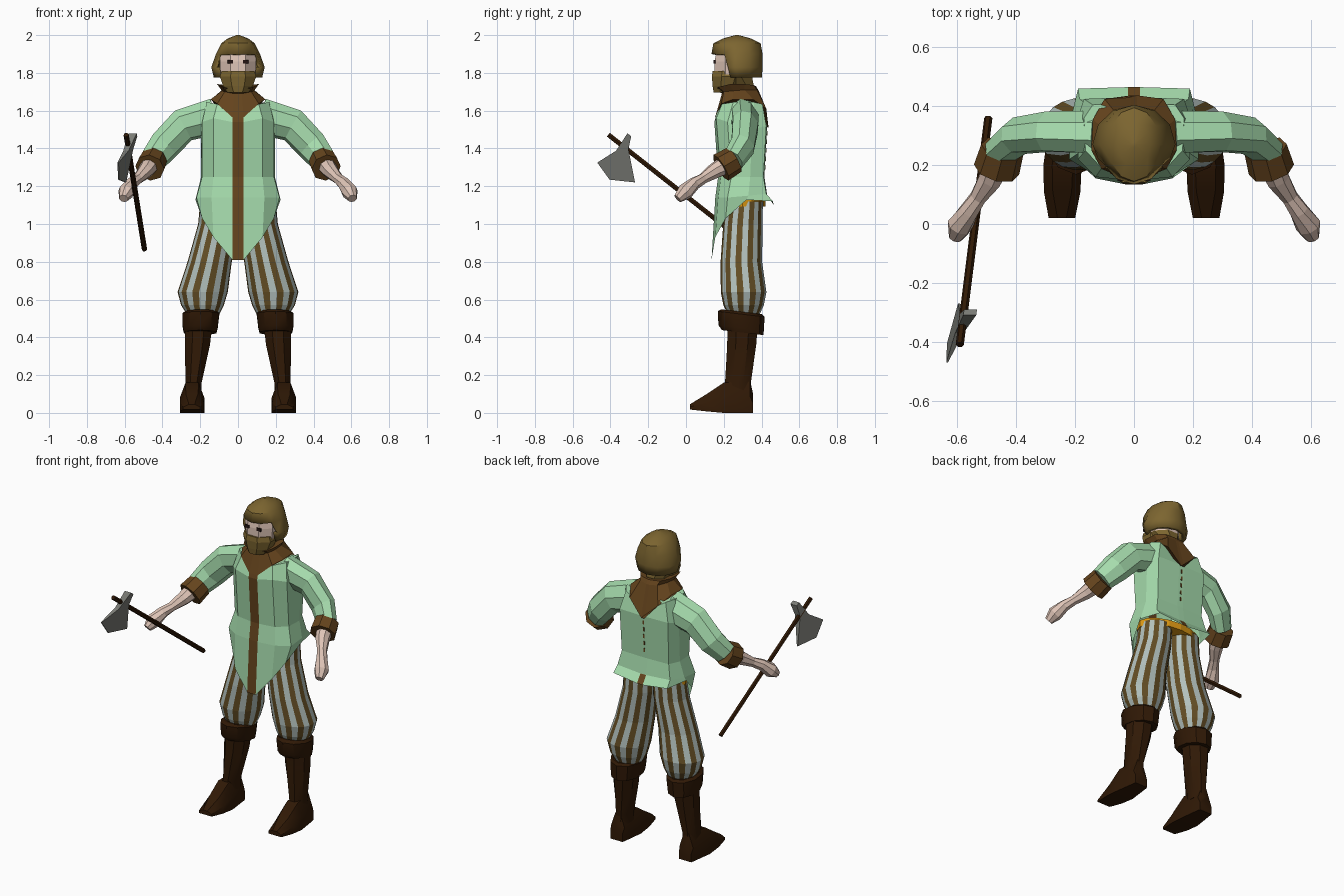
import bpy, bmesh, math
from mathutils import Vector

if "Cube" in bpy.data.objects:
    bpy.data.objects.remove(bpy.data.objects["Cube"])


def colour(name, r, g, b):
    lin = [((c / 255 + 0.055) / 1.055) ** 2.4 for c in (r, g, b)]
    m = bpy.data.materials.new(name)
    m.diffuse_color = (*lin, 1)
    m.use_nodes = True
    m.node_tree.nodes["Principled BSDF"].inputs["Base Color"].default_value = m.diffuse_color
    return m


GREEN = colour("tunic_green", 166, 220, 173)
TRIM = colour("trim_brown", 101, 68, 29)
HAIR = colour("hair_olive", 124, 101, 48)
SKIN = colour("skin", 222, 196, 182)
PALE = colour("stripe_pale", 178, 192, 188)
STRIPE = colour("stripe_brown", 99, 77, 36)
BOOT = colour("dark_brown", 48, 25, 5)
METAL = colour("metal_grey", 122, 123, 117)
GOLD = colour("belt_gold", 225, 155, 20)
DARK = colour("eye_dark", 35, 20, 18)


def make(name, bm, mats, smooth=False):
    me = bpy.data.meshes.new(name)
    bm.to_mesh(me)
    bm.free()
    ob = bpy.data.objects.new(name, me)
    bpy.context.collection.objects.link(ob)
    for m in mats:
        me.materials.append(m)
    if smooth:
        bpy.ops.object.select_all(action='DESELECT')
        ob.select_set(True)
        bpy.context.view_layer.objects.active = ob
        bpy.ops.object.shade_smooth_by_angle(angle=math.radians(35))
    return ob


def loft(name, rings, mats, rule=None, drop=None, smooth=False):
    """Skin closed rings of points; rule(ring, side) picks the material."""
    bm = bmesh.new()
    vs = [[bm.verts.new(p) for p in r] for r in rings]
    n = len(vs[0])
    for i in range(len(vs) - 1):
        for j in range(n):
            k = (j + 1) % n
            f = bm.faces.new((vs[i][j], vs[i][k], vs[i + 1][k], vs[i + 1][j]))
            f.material_index = rule(i, j) if rule else 0
    bm.faces.new(vs[0])
    bm.faces.new(vs[-1])
    bmesh.ops.recalc_face_normals(bm, faces=bm.faces)
    if drop:
        bmesh.ops.delete(bm, geom=[f for f in bm.faces if drop(f)], context='FACES')
    return make(name, bm, mats, smooth)


def oval(cx, cy, z, rx, ry, n, turn=0.0, slant=0.0):
    pts = []
    for k in range(n):
        a = 2 * math.pi * (k + turn) / n
        pts.append((cx + rx * math.cos(a), cy + ry * math.sin(a), z - slant * ry * math.sin(a)))
    return pts


def tube(name, path, mat, n=8, flat=1.0):
    """Round or flattened limb through (x, y, z, radius) points."""
    pts = [Vector(p[:3]) for p in path]
    rings = []
    for i, p in enumerate(path):
        d = (pts[min(i + 1, len(pts) - 1)] - pts[max(i - 1, 0)]).normalized()
        u = d.cross(Vector((0, 1, 0.3))).normalized()
        v = d.cross(u) * flat
        rings.append([pts[i] + p[3] * (u * math.cos(a) + v * math.sin(a))
                      for a in (2 * math.pi * k / n for k in range(n))])
    return loft(name, rings, [mat])


def box(name, c, s, mat):
    x, y, z = s[0] / 2, s[1] / 2, s[2] / 2
    return loft(name, [[(c[0] + a * x, c[1] + b * y, c[2] + h * z)
                        for a, b in ((-1, -1), (1, -1), (1, 1), (-1, 1))]
                       for h in (-1, 1)], [mat])


def both(half):
    return half + [(-x, y, z) for x, y, z in reversed(half)]


# Tunic with pointed front hem and a central stripe
tunic = [
    [(.03, .135, .81), (.13, .155, .93), (.19, .21, 1.03), (.225, .32, 1.128), (.19, .46, 1.12), (.02, .465, 1.1)],
    [(.03, .155, 1.14), (.14, .17, 1.14), (.22, .22, 1.14), (.22, .33, 1.15), (.185, .425, 1.16), (.02, .43, 1.15)],
    [(.03, .17, 1.25), (.13, .185, 1.25), (.19, .24, 1.25), (.195, .34, 1.25), (.165, .41, 1.25), (.02, .415, 1.25)],
    [(.03, .15, 1.54), (.13, .16, 1.56), (.19, .22, 1.54), (.195, .35, 1.5), (.17, .425, 1.52), (.02, .43, 1.52)],
    [(.03, .16, 1.58), (.11, .19, 1.635), (.165, .25, 1.645), (.17, .36, 1.645), (.14, .405, 1.635), (.02, .41, 1.56)],
]
loft("tunic", [both(r) for r in tunic], [GREEN, TRIM],
     rule=lambda i, j: 1 if j == 11 or (j == 5 and i == 0) else 0,
     drop=lambda f: len(f.verts) > 4 and f.calc_center_median().z < 1.3)

# Back seam stitches
for k in range(5):
    z = 1.48 - .045 * k
    box(f"back_stitch_{k + 1}", (0, .415 + (z - 1.25) * .0556, z), (.009, .006, .024), TRIM)

# Collar with a front V, a back V and a flared rim
collar = [
    [(.03, .154, 1.565), (.11, .187, 1.637), (.145, .25, 1.66), (.14, .355, 1.66), (.1, .425, 1.61), (.01, .437, 1.51)],
    [(.02, .19, 1.69), (.07, .2, 1.7), (.085, .25, 1.705), (.085, .31, 1.71), (.06, .375, 1.71), (.01, .385, 1.705)],
    [(.02, .16, 1.71), (.08, .17, 1.725), (.11, .23, 1.74), (.105, .31, 1.74), (.07, .36, 1.735), (.01, .37, 1.73)],
]
loft("collar", [both(r) for r in collar], [TRIM])

# Belt
loft("belt", [oval(0, .3, z, .207, .122, 16) for z in (1.093, 1.135)], [GOLD])

for side, s in (("left", 1), ("right", -1)):
    # Sleeve, cuff, forearm and hand
    def limb(part, path, mat, n=8, flat=1.0):
        tube(f"{side}_{part}", [(s * x, y, z, r) for x, y, z, r in path], mat, n, flat)
    limb("sleeve", [(.12, .312, 1.57, .1), (.29, .314, 1.522, .093),
                    (.39, .3, 1.415, .086), (.452, .25, 1.338, .072)], GREEN, flat=.76)
    limb("cuff", [(.447, .255, 1.34, .074), (.467, .185, 1.298, .079)], TRIM)
    limb("forearm", [(.465, .21, 1.315, .05), (.49, .15, 1.28, .042), (.53, .09, 1.24, .029),
                     (.56, .045, 1.215, .034), (.592, -.005, 1.17, .044), (.606, -.045, 1.135, .025)], SKIN)

    # Striped baggy breeches
    legs = [(.185, .305, .52, .085, .085), (.188, .305, .57, .113, .108), (.187, .305, .64, .133, .122),
            (.15, .293, .8, .117, .111), (.107, .301, 1.0, .104, .105), (.1, .31, 1.12, .1, .098)]
    loft(f"{side}_breeches", [oval(s * x, y, z, a, b, 22) for x, y, z, a, b in legs],
         [PALE, STRIPE], rule=lambda i, j: j % 2)

    # Boot shaft, folded top and foot
    shaft = [(.237, .277, .1, .048, .075), (.235, .275, .16, .046, .074),
             (.215, .295, .36, .072, .083), (.208, .3, .48, .08, .088)]
    loft(f"{side}_boot_shaft", [oval(s * x, y, z, a, b, 8, .5) for x, y, z, a, b in shaft],
         [BOOT], smooth=True)
    fold = [(.2, .3, .425, .09, .11), (.2, .292, .45, .097, .12),
            (.197, .292, .523, .103, .124), (.195, .295, .535, .088, .108)]
    loft(f"{side}_boot_fold", [oval(s * x, y, z, a, b, 10, .5, .12) for x, y, z, a, b in fold],
         [BOOT], smooth=True)
    foot = [(.355, .2, .285, .0, .1), (.34, .195, .288, .0, .17), (.2, .178, .308, .0, .16),
            (.11, .182, .306, .008, .1), (.02, .2, .29, .018, .045)]
    loft(f"{side}_foot", [[(s * x, y, z) for x, z in
                          ((l, b), (r, b), (r, b + (h - b) * .5), (r - .03, h), (l + .03, h), (l, b + (h - b) * .5))]
                         for y, l, r, b, h in foot], [BOOT], smooth=True)

    # Eye
    box(f"{side}_eye", (s * .041, .151, 1.86), (.03, .009, .018), DARK)

# Head and neck, with hair down the nape
loft("head", [oval(0, y, z, a, b, 8, .5) for y, z, a, b in
              ((.28, 1.66, .065, .07), (.285, 1.74, .07, .078), (.25, 1.78, .1, .108),
               (.25, 1.86, .104, .107), (.255, 1.92, .1, .1))], [SKIN, HAIR],
     rule=lambda i, j: 1 if i < 2 and j in (7, 0, 1, 2, 3) else 0)

# Beard wrapping the jaw
loft("beard", [oval(0, y, z, a, b, 8, .5) for y, z, a, b in
               ((.2, 1.695, .06, .058), (.215, 1.73, .085, .08),
                (.225, 1.78, .104, .095), (.225, 1.81, .094, .091))], [HAIR])

# Bowl-cut hair, open over the face and swept back at the jaw
rings = [oval(0, .27, z, a, b, 12) for z, a, b in
         ((1.775, .128, .132), (1.83, .141, .135), (1.9, .117, .135),
          (1.957, .088, .125), (1.982, .055, .075), (2.0, .008, .008))]
rings[0] = [(x, max(y, .235) if abs(x) > .05 else y, z) for x, y, z in rings[0]]
rings[1] = [(x, max(y, .222) if abs(x) > .06 else y, z) for x, y, z in rings[1]]
hair = loft("hair", rings, [HAIR], smooth=True,
            drop=lambda f: f.calc_center_median().z < 1.79
            or (f.calc_center_median().z < 1.9 and f.calc_center_median().y < .2))
shell = hair.modifiers.new("thickness", 'SOLIDIFY')
shell.thickness = .025
shell.offset = -1

# Axe: shaft and a blade lying in a slanted plane
tube("axe_shaft", [(-.495, .36, .865, .014), (-.592, -.41, 1.472, .014)], BOOT, 6)
blade = [(-.47, 1.325, .003), (-.37, 1.388, .014), (-.31, 1.48, .022), (-.29, 1.465, .022),
         (-.305, 1.395, .018), (-.27, 1.22, .003), (-.405, 1.235, .003)]
loft("axe_blade", [[(-.7426 + .298 * y + .187 * z + k * t, y, z) for y, z, t in blade]
                   for k in (-1, 1)], [METAL])
